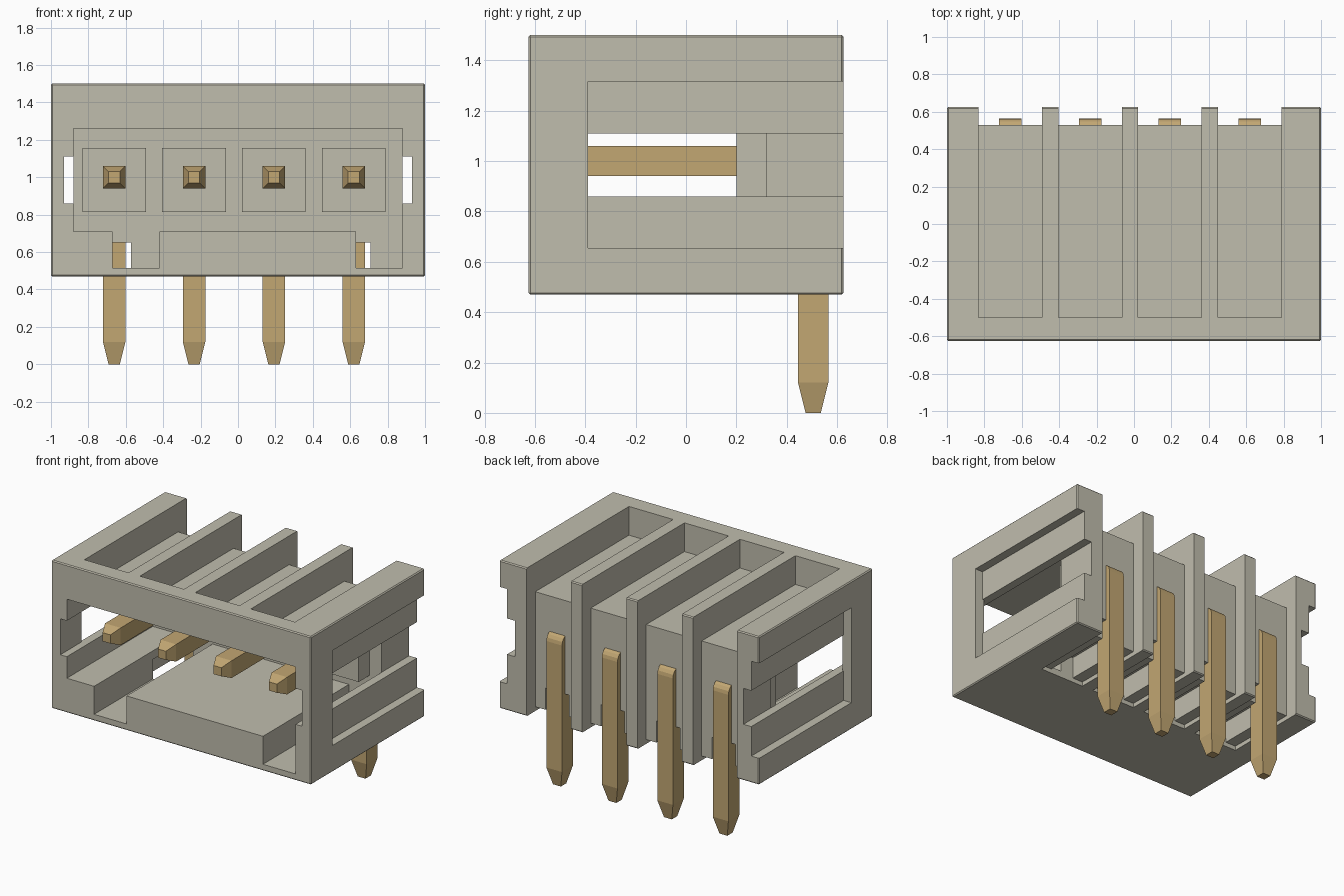
import bpy, bmesh, math

cube = bpy.data.objects.get("Cube")
if cube:
    bpy.data.objects.remove(cube, do_unlink=True)


def material(name, rgb):
    m = bpy.data.materials.new(name)
    m.use_nodes = True
    m.diffuse_color = (*rgb, 1)
    m.node_tree.nodes["Principled BSDF"].inputs["Base Color"].default_value = (*rgb, 1)
    return m


PLASTIC = material("warm_grey_plastic", (0.53, 0.51, 0.42))
METAL = material("brass_metal", (0.54, 0.385, 0.17))


def make_object(name, bm, mat):
    bmesh.ops.recalc_face_normals(bm, faces=bm.faces[:])
    me = bpy.data.meshes.new(name)
    bm.to_mesh(me)
    bm.free()
    me.materials.append(mat)
    ob = bpy.data.objects.new(name, me)
    bpy.context.scene.collection.objects.link(ob)
    return ob


def box(name, x0, x1, y0, y1, z0, z1, bevel=0):
    bm = bmesh.new()
    bmesh.ops.create_cube(bm, size=1)
    for v in bm.verts:
        v.co.x = x1 if v.co.x > 0 else x0
        v.co.y = y1 if v.co.y > 0 else y0
        v.co.z = z1 if v.co.z > 0 else z0
    if bevel:
        bmesh.ops.bevel(bm, geom=bm.edges[:], offset=bevel, segments=1, affect='EDGES')
    return make_object(name, bm, PLASTIC)


def cut(target, *bounds):
    cutter = box("cutter", *bounds)
    cutter.hide_render = True
    mod = target.modifiers.new("cut", 'BOOLEAN')
    mod.operation = 'DIFFERENCE'
    mod.solver = 'EXACT'
    mod.object = cutter
    bpy.context.view_layer.objects.active = target
    bpy.ops.object.modifier_apply(modifier=mod.name)
    bpy.data.objects.remove(cutter, do_unlink=True)


PIN_X = [-0.662 + 0.427 * i for i in range(4)]

# Housing shell with the front mating cavity and two keying notches
housing = box("housing", -1, 1, -0.625, 0.625, 0.47, 1.5, 0.007)
cut(housing, -0.88, 0.88, -0.7, 0.32, 0.71, 1.26)
cut(housing, -0.67, -0.42, -0.7, 0.32, 0.515, 0.8)
cut(housing, 0.63, 0.88, -0.7, 0.32, 0.515, 0.8)
cut(housing, -0.93, 0.93, -0.7, -0.3, 0.86, 1.11)

# Side recesses, latch windows and the rear channels behind them
for s in (-1, 1):
    for inner, y_end, z0, z1 in ((0.94, 0.7, 0.655, 1.315),
                                 (0.80, 0.32, 0.86, 1.11),
                                 (0.88, 0.7, 0.86, 1.11)):
        a, b = sorted((s * inner, s * 1.1))
        cut(housing, a, b, -0.39, y_end, z0, z1)

# Top grooves, rear setbacks and stepped underside grooves at each pin
for x in PIN_X:
    cut(housing, x - 0.17, x + 0.17, -0.5, 0.7, 1.30, 1.6)
    cut(housing, x - 0.17, x + 0.17, 0.53, 0.7, 0.4, 1.6)
    cut(housing, x - 0.17, x + 0.17, 0.02, 0.7, 0.4, 0.50)
    cut(housing, x - 0.09, x + 0.09, 0.02, 0.7, 0.4, 0.65)


# Right-angle pin swept as (outer y, outer z, inner y, inner z, half width)
def pin(name, x):
    rings = [(-0.50, 1.03, -0.50, 0.97, 0.03), (-0.43, 1.06, -0.43, 0.94, 0.06)]
    for k in range(5):
        a = math.radians(90 - 22.5 * k)
        rings.append((0.505 + 0.06 * math.cos(a), 1.0 + 0.06 * math.sin(a),
                      0.445, 0.94, 0.06))
    rings += [(0.565, 0.12, 0.445, 0.12, 0.06), (0.535, 0, 0.475, 0, 0.03)]
    bm = bmesh.new()
    loops = [[bm.verts.new(p) for p in ((x - w, oy, oz), (x + w, oy, oz),
                                        (x + w, iy, iz), (x - w, iy, iz))]
             for oy, oz, iy, iz, w in rings]
    for a, b in zip(loops, loops[1:]):
        for i in range(4):
            j = (i + 1) % 4
            bm.faces.new((a[i], a[j], b[j], b[i]))
    bm.faces.new(loops[0])
    bm.faces.new(loops[-1])
    bmesh.ops.remove_doubles(bm, verts=bm.verts[:], dist=0.0005)
    return make_object(name, bm, METAL)


# Pins and the raised collars around them on the cavity's back wall
for n, x in enumerate(PIN_X, 1):
    box(f"pin_collar_{n}", x - 0.17, x + 0.17, 0.2, 0.33, 0.815, 1.155)
    pin(f"pin_{n}", x)
